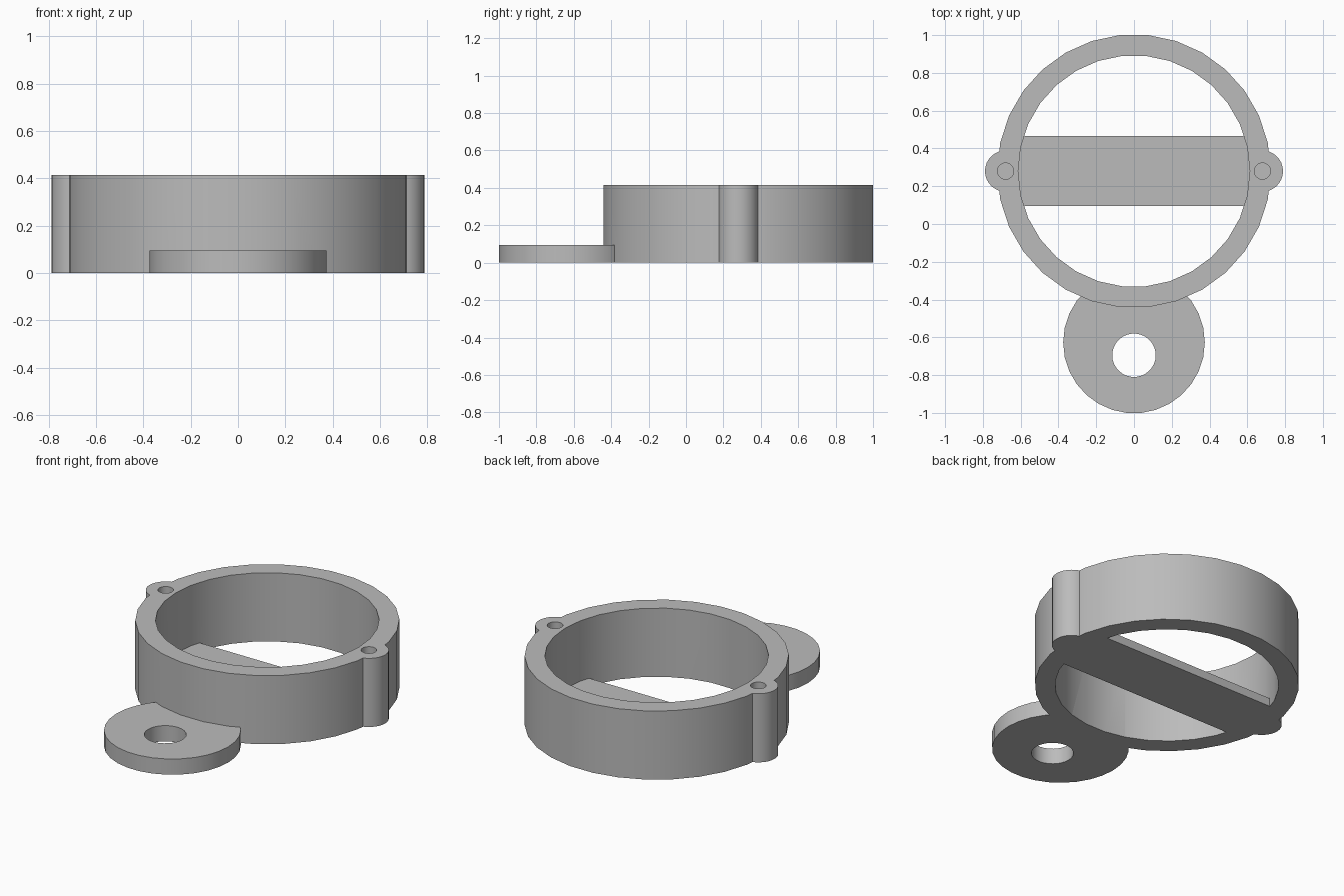
import bpy
import math

cube = bpy.data.objects.get("Cube")
if cube:
    bpy.data.objects.remove(cube, do_unlink=True)

SIDES = 30
RING_Y = 0.28
HEIGHT = 0.415
TAB_HEIGHT = 0.095

grey = bpy.data.materials.new("plain grey")
grey.use_nodes = True
colour = (0.5, 0.5, 0.5, 1)
grey.diffuse_color = colour
grey.node_tree.nodes["Principled BSDF"].inputs["Base Color"].default_value = colour


def cylinder(name, radius, x, y, bottom, top):
    bpy.ops.mesh.primitive_cylinder_add(
        vertices=SIDES, radius=radius, depth=top - bottom,
        location=(x, y, (bottom + top) / 2),
        rotation=(0, 0, math.pi / 2))  # a corner points along x
    obj = bpy.context.object
    obj.name = name
    obj.data.materials.append(grey)
    return obj


def combine(target, other, operation):
    """Apply a boolean to the target and discard the other solid."""
    mod = target.modifiers.new(operation.lower(), 'BOOLEAN')
    mod.operation = operation
    mod.solver = 'EXACT'
    mod.object = other
    bpy.context.view_layer.objects.active = target
    bpy.ops.object.modifier_apply(modifier=mod.name)
    bpy.data.objects.remove(other, do_unlink=True)


# Round housing, with a screw lug on each side
housing = cylinder("ring_housing", 0.724, 0, RING_Y, 0, HEIGHT)
for x in (-0.68, 0.68):
    combine(housing, cylinder("screw_lug", 0.109, x, RING_Y, 0, HEIGHT), 'UNION')

# Mounting tab at the front
combine(housing, cylinder("mounting_tab", 0.375, 0, -0.627, 0, TAB_HEIGHT), 'UNION')

# Main bore, tab hole and blind screw holes
combine(housing, cylinder("bore", 0.613, 0, RING_Y, -0.1, HEIGHT + 0.1), 'DIFFERENCE')
combine(housing, cylinder("tab_hole", 0.115, 0, -0.695, -0.1, 0.2), 'DIFFERENCE')
for x in (-0.68, 0.68):
    combine(housing, cylinder("screw_hole", 0.043, x, RING_Y, 0.1, HEIGHT + 0.1), 'DIFFERENCE')

# Thin bar across the bottom of the bore
bpy.ops.mesh.primitive_cube_add(size=1, location=(0, RING_Y, 0.025))
bar = bpy.context.object
bar.name = "cross_bar"
bar.scale = (1.25, 0.37, 0.05)
bar.data.materials.append(grey)
combine(housing, bar, 'UNION')

# Smooth the round walls and keep the rims sharp
bpy.ops.object.select_all(action='DESELECT')
housing.select_set(True)
bpy.context.view_layer.objects.active = housing
bpy.ops.object.shade_smooth_by_angle(angle=math.radians(30))
